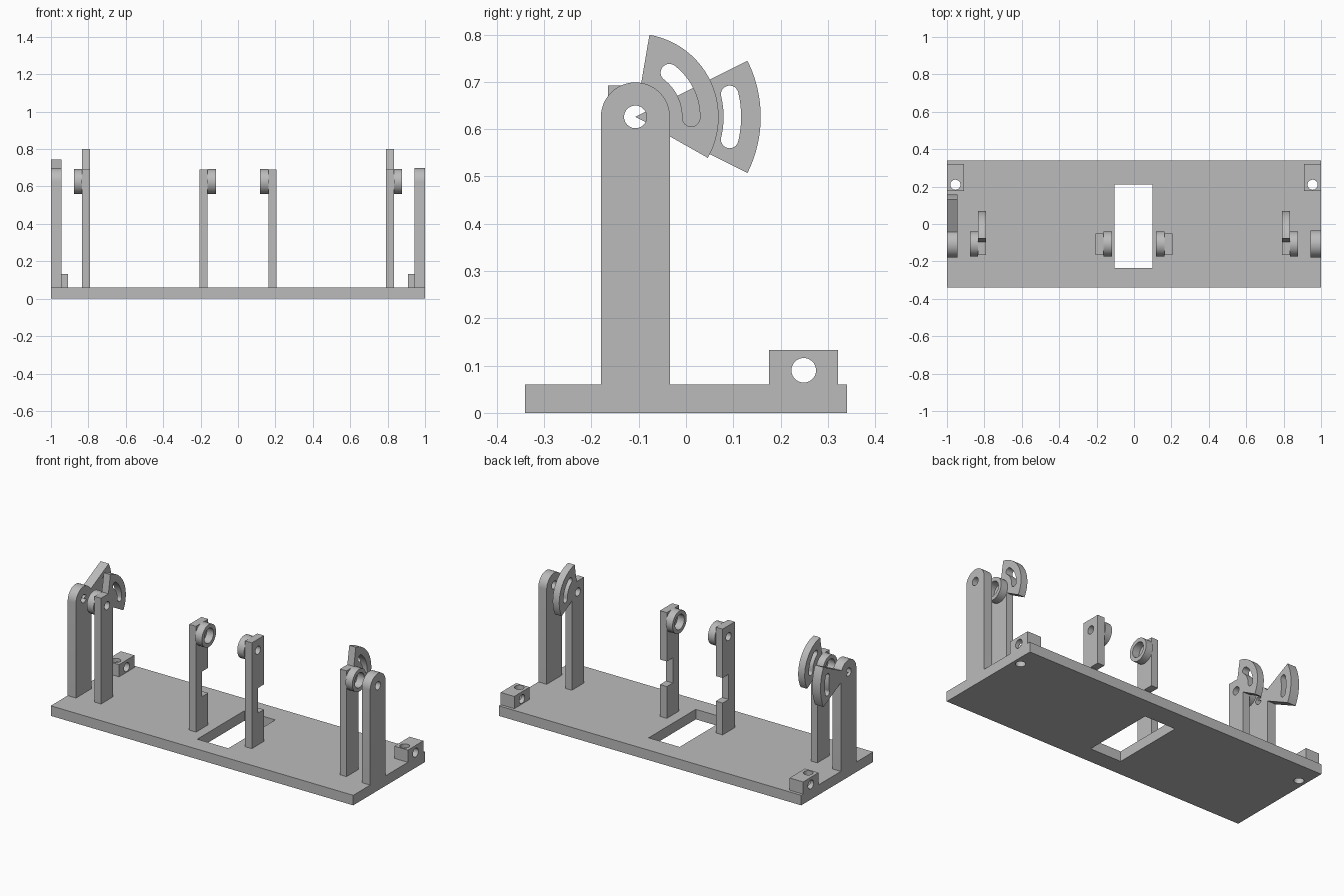
import bpy, bmesh
from math import sin, cos, pi, radians

old = bpy.data.objects.get("Cube")
if old:
    bpy.data.objects.remove(old, do_unlink=True)

grey = bpy.data.materials.new("plain_grey")
grey.use_nodes = True
colour = (0.5, 0.5, 0.5, 1)
grey.diffuse_color = colour
grey.node_tree.nodes["Principled BSDF"].inputs["Base Color"].default_value = colour

PIVOT = (-0.107, 0.626)   # shared pivot axis, as (y, z)
PLATE = 0.06              # base plate thickness
BORE = 0.024


def arc(centre, r, a0, a1, n=24):
    """Points along an arc, angles in degrees."""
    angles = [radians(a0 + (a1 - a0) * i / n) for i in range(n + 1)]
    return [(centre[0] + r * cos(a), centre[1] + r * sin(a)) for a in angles]


def circle(centre, r, n=40):
    return arc(centre, r, 0, 360, n)[:-1]


def rect(u0, u1, v0, v1):
    return [(u0, v0), (u1, v0), (u1, v1), (u0, v1)]


def prism(name, profile, lo, hi, axis="x"):
    """Extrude a (y, z) profile along x, or an (x, y) profile along z."""
    bm = bmesh.new()
    place = (lambda p, d: (d, *p)) if axis == "x" else (lambda p, d: (*p, d))
    face = bm.faces.new([bm.verts.new(place(p, lo)) for p in profile])
    moved = bmesh.ops.extrude_face_region(bm, geom=[face])["geom"]
    step = place((0, 0), hi - lo)
    bmesh.ops.translate(bm, vec=step, verts=[g for g in moved if isinstance(g, bmesh.types.BMVert)])
    bmesh.ops.recalc_face_normals(bm, faces=bm.faces)
    mesh = bpy.data.meshes.new(name)
    bm.to_mesh(mesh)
    bm.free()
    mesh.materials.append(grey)
    obj = bpy.data.objects.new(name, mesh)
    bpy.context.scene.collection.objects.link(obj)
    return obj


def cut(obj, *cutters):
    """Subtract the cutters, then remove them."""
    for c in cutters:
        mod = obj.modifiers.new("cut", "BOOLEAN")
        mod.operation, mod.solver, mod.object = "DIFFERENCE", "EXACT", c
    bpy.context.view_layer.update()
    graph = bpy.context.evaluated_depsgraph_get()
    mesh = bpy.data.meshes.new_from_object(obj.evaluated_get(graph))
    obj.modifiers.clear()
    obj.data = mesh
    for c in cutters:
        bpy.data.objects.remove(c, do_unlink=True)
    return obj


def drill(r=BORE, centre=PIVOT):
    return prism("cutter", circle(centre, r), -2, 2)


def fan(name, r, a0, a1, slot_r, s0, s1, x0, x1, *extra):
    """Sector plate around the pivot with a curved slot."""
    body = prism(name, [PIVOT] + arc(PIVOT, r, a0, a1, 36), x0, x1)
    w = 0.0185
    ends = [arc(PIVOT, slot_r, a, a, 1)[0] for a in (s0, s1)]
    slot = (arc(PIVOT, slot_r + w, s0, s1) + arc(ends[1], w, s1, s1 + 180, 12)[1:]
            + arc(PIVOT, slot_r - w, s1, s0)[1:] + arc(ends[0], w, s0 + 180, s0 + 360, 12)[1:-1])
    return cut(body, prism("cutter", slot, -2, 2), *extra)


# Base plate with window and mounting holes
base = prism("base_plate", rect(-1, 1, -0.34, 0.34), 0, PLATE, "z")
cut(base, prism("cutter", rect(-0.105, 0.1, -0.235, 0.21), -1, 1, "z"),
    *[prism("cutter", circle((s * 0.955, 0.21), 0.027), -1, 1, "z") for s in (-1, 1)])

for s, side in ((1, "left"), (-1, "right")):
    def span(a, b):
        return sorted((s * a, s * b))

    # Corner lug, drilled both ways
    lug = prism(f"{side}_lug", rect(0.176, 0.322, PLATE, 0.133), *span(0.91, 1))
    cut(lug, drill(0.026, (0.249, 0.09)),
        prism("cutter", circle((s * 0.955, 0.21), 0.027), -1, 1, "z"))

    # Outer post with rounded head
    r = 0.073
    outline = [(PIVOT[0] - r, PLATE), (PIVOT[0] + r, PLATE)] + arc(PIVOT, r, 0, 180)
    cut(prism(f"{side}_outer_post", outline, *span(0.945, 1)), drill())

    # Middle post with its slotted fan
    cut(prism(f"{side}_middle_post", rect(-0.165, -0.05, PLATE, 0.692), *span(0.79, 0.833)), drill())
    fan(f"{side}_middle_fan", 0.176, -29.5, 80.3, 0.118, -1, 52.5, *span(0.79, 0.833), drill())

    # Inner post, relieved at the back
    post = prism(f"{side}_inner_post", rect(-0.165, -0.05, PLATE, 0.692), *span(0.162, 0.207))
    cut(post, drill(), prism("cutter", rect(-0.107, 0, 0.25, 0.4), -2, 2))

    # Bearing cups, on the outside of the middle post and inside of the inner post
    for name, a, b in (("middle", 0.833, 0.878), ("inner", 0.162, 0.117)):
        cup = prism(f"{side}_{name}_cup", circle(PIVOT, 0.067, 48), *span(a, b))
        cut(cup, drill(0.044))

# Slotted fan on the right outer post
fan("right_outer_fan", 0.265, -26.6, 26.6, 0.205, -13.5, 13.5, -1, -0.945)

# Smooth round faces, keep edges crisp
bpy.ops.object.select_all(action="DESELECT")
for obj in bpy.context.scene.objects:
    if obj.type == "MESH":
        obj.select_set(True)
        bpy.context.view_layer.objects.active = obj
bpy.ops.object.shade_smooth_by_angle(angle=radians(30))
